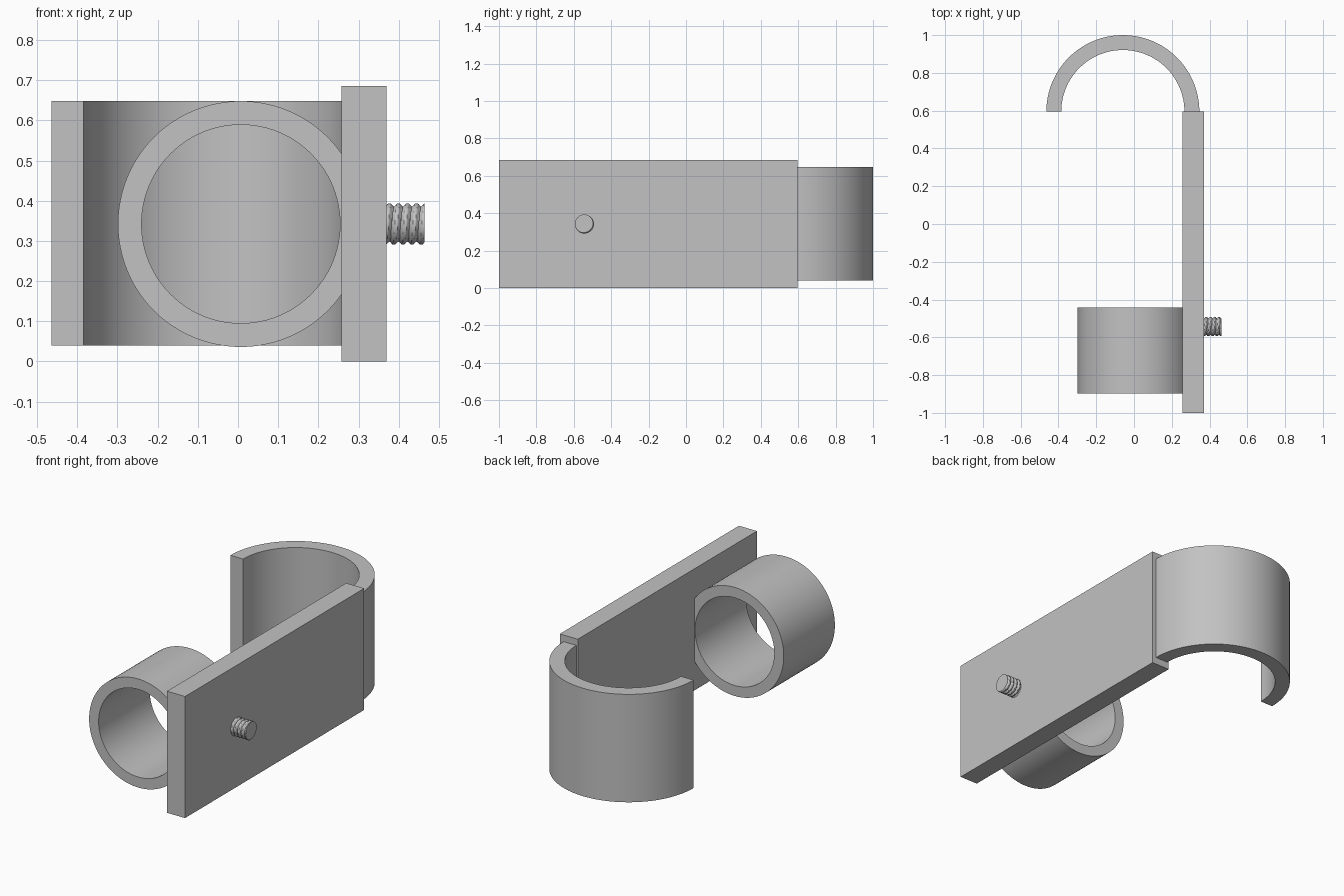
import bpy, bmesh, math

if "Cube" in bpy.data.objects:
    bpy.data.objects.remove(bpy.data.objects["Cube"])

grey = bpy.data.materials.new("plain_grey")
grey.use_nodes = True
colour = (0.54, 0.54, 0.54, 1)
grey.diffuse_color = colour
grey.node_tree.nodes["Principled BSDF"].inputs["Base Color"].default_value = colour

MID_Z = 0.342          # shared centre height
PLATE_IN, PLATE_OUT = 0.258, 0.37


def finish(name, bm, angle=None):
    """Turn a bmesh into a named, coloured object."""
    bmesh.ops.recalc_face_normals(bm, faces=bm.faces)
    mesh = bpy.data.meshes.new(name)
    bm.to_mesh(mesh)
    bm.free()
    obj = bpy.data.objects.new(name, mesh)
    bpy.context.collection.objects.link(obj)
    mesh.materials.append(grey)
    if angle:
        bpy.ops.object.select_all(action="DESELECT")
        obj.select_set(True)
        bpy.context.view_layer.objects.active = obj
        bpy.ops.object.shade_smooth_by_angle(angle=math.radians(angle))
    return obj


def ring(bm, outer, inner, sweep, steps, place, low, high):
    """Sweep a rectangular wall section round an arc; place maps (u, v, depth) to space."""
    closed = sweep >= math.tau
    rows = []
    for i in range(steps if closed else steps + 1):
        a = sweep * i / steps
        rows.append([bm.verts.new(place(r * math.cos(a), r * math.sin(a), d))
                     for r, d in ((outer, low), (outer, high), (inner, high), (inner, low))])
    for i in range(steps):
        a, b = rows[i], rows[(i + 1) % len(rows)]
        for k in range(4):
            n = (k + 1) % 4
            bm.faces.new((a[k], a[n], b[n], b[k]))
    if not closed:
        bm.faces.new(rows[0])
        bm.faces.new(rows[-1])


# Flat arm plate
bm = bmesh.new()
bmesh.ops.create_cube(bm, size=1)
for v in bm.verts:
    v.co.x = PLATE_OUT if v.co.x > 0 else PLATE_IN
    v.co.y = 0.595 if v.co.y > 0 else -1
    v.co.z = 0.685 if v.co.z > 0 else 0
finish("arm_plate", bm)

# Half-round hook at the back end
bm = bmesh.new()
ring(bm, 0.405, 0.326, math.pi, 64,
     lambda u, v, d: (u - 0.059, v + 0.595, d), 0.04, 0.648)
finish("hook", bm, 30)

# Open tube, trimmed flush where it enters the plate
bm = bmesh.new()
ring(bm, 0.306, 0.247, math.tau, 96,
     lambda u, v, d: (u + 0.007, d, v + MID_Z), -0.898, -0.443)
cut = bmesh.ops.bisect_plane(bm, geom=bm.verts[:] + bm.edges[:] + bm.faces[:],
                             plane_co=(PLATE_IN + 0.002, 0, 0), plane_no=(1, 0, 0),
                             clear_outer=True)
bmesh.ops.holes_fill(bm, edges=[e for e in bm.edges if e.is_boundary])
finish("tube", bm, 30)

# Threaded stud: radius follows a helical triangle wave
bm = bmesh.new()
SEG, ROWS, PITCH = 40, 48, 0.0225
START, END = PLATE_OUT - 0.004, 0.464
grid = []
for j in range(ROWS + 1):
    x = START + (END - START) * j / ROWS
    row = []
    for i in range(SEG):
        a = math.tau * i / SEG
        phase = (x / PITCH + i / SEG) % 1
        wave = min(1, 1.5 * abs(2 * phase - 1))
        r = 0.043 + 0.008 * wave
        row.append(bm.verts.new((x, -0.543 + r * math.cos(a), MID_Z + r * math.sin(a))))
    grid.append(row)
for lower, upper in zip(grid, grid[1:]):
    for i in range(SEG):
        n = (i + 1) % SEG
        bm.faces.new((lower[i], lower[n], upper[n], upper[i]))
bm.faces.new(grid[0])
bm.faces.new(grid[-1])
finish("threaded_stud", bm, 30)
